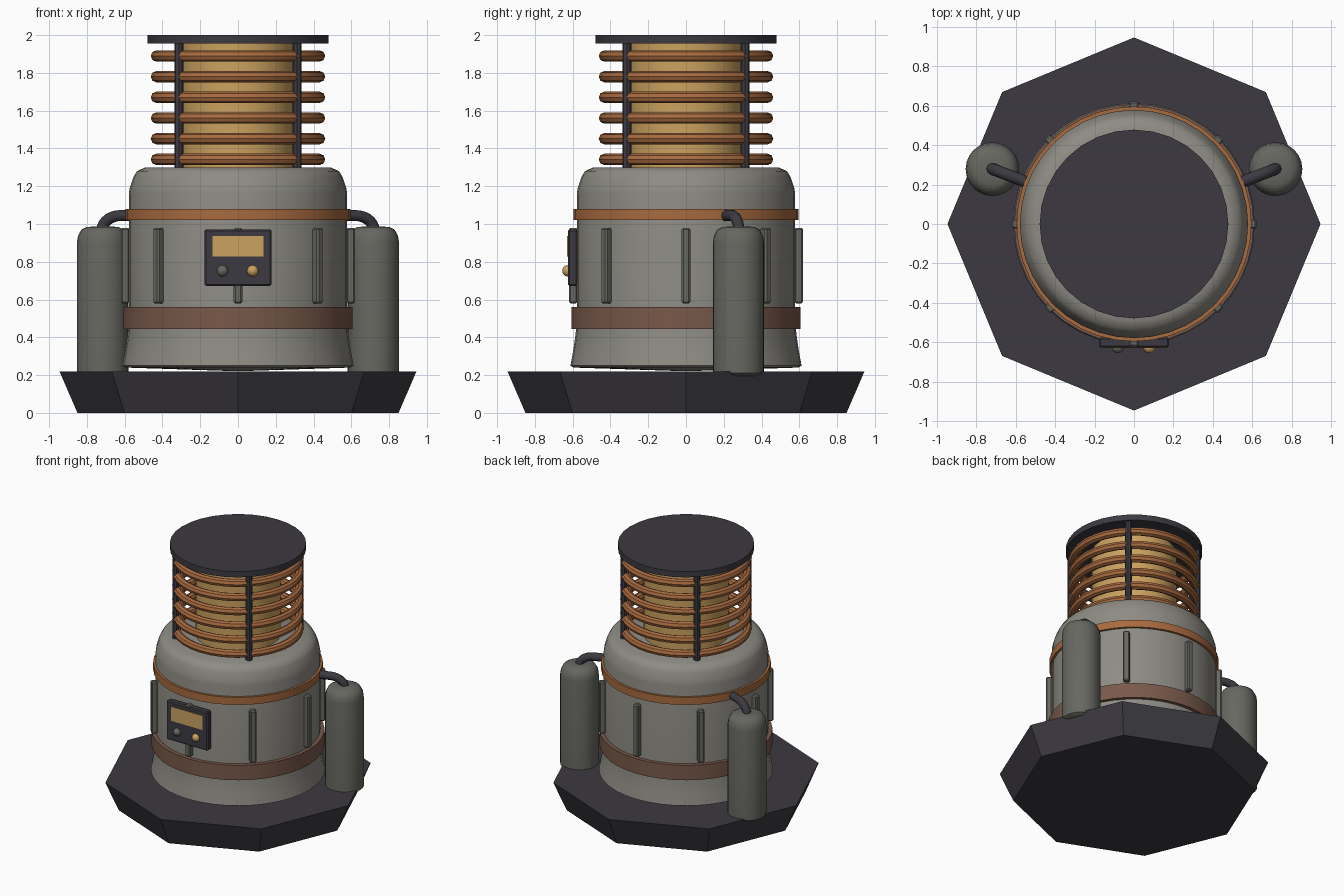
import bpy, bmesh, math
from mathutils import Vector, Matrix

if "Cube" in bpy.data.objects:
    bpy.data.objects.remove(bpy.data.objects["Cube"])


def material(name, rgb):
    m = bpy.data.materials.new(name)
    m.use_nodes = True
    m.diffuse_color = (*rgb, 1)
    bsdf = next(n for n in m.node_tree.nodes if n.type == "BSDF_PRINCIPLED")
    bsdf.inputs["Base Color"].default_value = (*rgb, 1)
    return m


DARK = material("dark metal", (0.045, 0.042, 0.052))
SHELL = material("warm grey shell", (0.27, 0.26, 0.23))
TANK = material("dark grey steel", (0.135, 0.135, 0.12))
COPPER = material("copper", (0.39, 0.145, 0.05))
BROWN = material("dull brown", (0.19, 0.1, 0.068))
AMBER = material("amber", (0.6, 0.36, 0.115))


def finish(name, bm, mat, smooth=True):
    bmesh.ops.recalc_face_normals(bm, faces=bm.faces)
    mesh = bpy.data.meshes.new(name)
    bm.to_mesh(mesh)
    bm.free()
    mesh.materials.append(mat)
    ob = bpy.data.objects.new(name, mesh)
    bpy.context.scene.collection.objects.link(ob)
    if smooth:
        bpy.ops.object.select_all(action="DESELECT")
        ob.select_set(True)
        bpy.context.view_layer.objects.active = ob
        bpy.ops.object.shade_smooth_by_angle(angle=math.radians(40))
    return ob


def lathe(name, profile, mat, sides=32, at=(0, 0), smooth=True, closed=False):
    """Spin (radius, z) points; open profiles get capped ends."""
    bm = bmesh.new()
    rings = []
    for r, z in profile:
        rings.append([bm.verts.new((at[0] + r * math.cos(a), at[1] + r * math.sin(a), z))
                      for a in (math.tau * i / sides for i in range(sides))])
    pairs = list(zip(rings, rings[1:]))
    if closed:
        pairs.append((rings[-1], rings[0]))
    else:
        bm.faces.new(rings[0])
        bm.faces.new(rings[-1])
    for lo, hi in pairs:
        for i in range(sides):
            j = (i + 1) % sides
            bm.faces.new((lo[i], lo[j], hi[j], hi[i]))
    return finish(name, bm, mat, smooth)


def box(name, center, size, mat, angle=0, bevel=0.008):
    bm = bmesh.new()
    bmesh.ops.create_cube(bm, size=1)
    bmesh.ops.scale(bm, vec=size, verts=bm.verts)
    if bevel:
        bmesh.ops.bevel(bm, geom=bm.edges[:], offset=bevel, segments=1, affect="EDGES")
    bmesh.ops.transform(bm, verts=bm.verts,
                        matrix=Matrix.Translation(center) @ Matrix.Rotation(angle, 4, "Z"))
    return finish(name, bm, mat, False)


def tube(name, points, radius, mat):
    """Sweep a round section along a path lying in one vertical plane."""
    bm = bmesh.new()
    pts = [Vector(p) for p in points]
    run = pts[-1] - pts[0]
    side = Vector((-run.y, run.x, 0)).normalized()
    rings = []
    for i, p in enumerate(pts):
        tangent = (pts[min(i + 1, len(pts) - 1)] - pts[max(i - 1, 0)]).normalized()
        up = tangent.cross(side)
        rings.append([bm.verts.new(p + radius * (math.cos(a) * side + math.sin(a) * up))
                      for a in (math.tau * k / 10 for k in range(10))])
    for a, b in zip(rings, rings[1:]):
        for k in range(10):
            bm.faces.new((a[k], a[k - 1], b[k - 1], b[k]))
    bm.faces.new(rings[0])
    bm.faces.new(rings[-1])
    return finish(name, bm, mat)


# Octagonal plinth flaring upwards
lathe("base_plinth", [(0.85, 0), (0.945, 0.22)], DARK, sides=8, smooth=False)

# Main vessel with flared skirt and rounded shoulder
lathe("main_body", [(0.05, 0.222), (0.595, 0.24), (0.612, 0.25), (0.597, 0.33), (0.584, 0.42),
                    (0.578, 0.55), (0.578, 1.16), (0.573, 1.19), (0.553, 1.25),
                    (0.535, 1.28), (0.49, 1.3)], SHELL, sides=40)


def band(name, radius, low, high, mat):
    lathe(name, [(0.56, low), (radius, low), (radius, high), (0.56, high)], mat, 40, closed=True)


band("lower_band", 0.607, 0.445, 0.56, BROWN)
band("upper_band", 0.595, 1.022, 1.08, COPPER)

# Vertical ribs around the vessel
for i in range(8):
    a = math.tau * i / 8
    box(f"body_rib_{i + 1}", (0.597 * math.cos(a), 0.597 * math.sin(a), 0.78),
        (0.045, 0.046, 0.4), TANK, angle=a + math.pi / 2)

# Control panel with screen and two knobs
box("control_panel", (0, -0.6, 0.822), (0.355, 0.05, 0.3), DARK)
box("panel_screen", (0, -0.625, 0.882), (0.27, 0.008, 0.11), AMBER, bevel=0)
for name, x, mat in (("left_knob", 0.078, AMBER), ("right_knob", -0.082, TANK)):
    bm = bmesh.new()
    bmesh.ops.create_uvsphere(bm, u_segments=16, v_segments=10, radius=0.03)
    bmesh.ops.translate(bm, vec=(x, -0.625, 0.752), verts=bm.verts)
    finish(name, bm, mat)

# Side tanks and the pipes bending into them
for name, s in (("left", 1), ("right", -1)):
    lathe(f"{name}_tank", [(0.11, 0.195), (0.136, 0.21), (0.136, 0.9), (0.13, 0.938),
                           (0.112, 0.97), (0.085, 0.984), (0.03, 0.988)],
          TANK, 24, at=(s * 0.717, 0.278))
    path = [(s * 0.54, 0.21, 1.045)]
    for k in range(8):
        t = math.pi / 2 * k / 7
        f = 0.45 + 0.55 * math.sin(t)
        path.append((s * (0.54 + 0.18 * f), 0.21 + 0.07 * f, 0.965 + 0.08 * math.cos(t)))
    tube(f"{name}_pipe", path, 0.03, DARK)

# Glowing core, coil rings, guard rods and lid
lathe("core", [(0.3, 1.28), (0.3, 1.97)], AMBER, 24)
for i in range(6):
    z = 1.342 + 0.1095 * i
    ring = [(0.432 + 0.03 * math.cos(a), z + 0.03 * math.sin(a))
            for a in (math.tau * k / 8 for k in range(8))]
    lathe(f"coil_ring_{i + 1}", ring, COPPER, 32, closed=True)
for i in range(4):
    a = math.pi / 4 + math.pi / 2 * i
    lathe(f"guard_rod_{i + 1}", [(0.024, 1.28), (0.024, 1.97)], DARK, 8,
          at=(0.443 * math.cos(a), 0.443 * math.sin(a)))
lathe("top_lid", [(0.478, 1.955), (0.478, 2.0)], DARK, 32)
